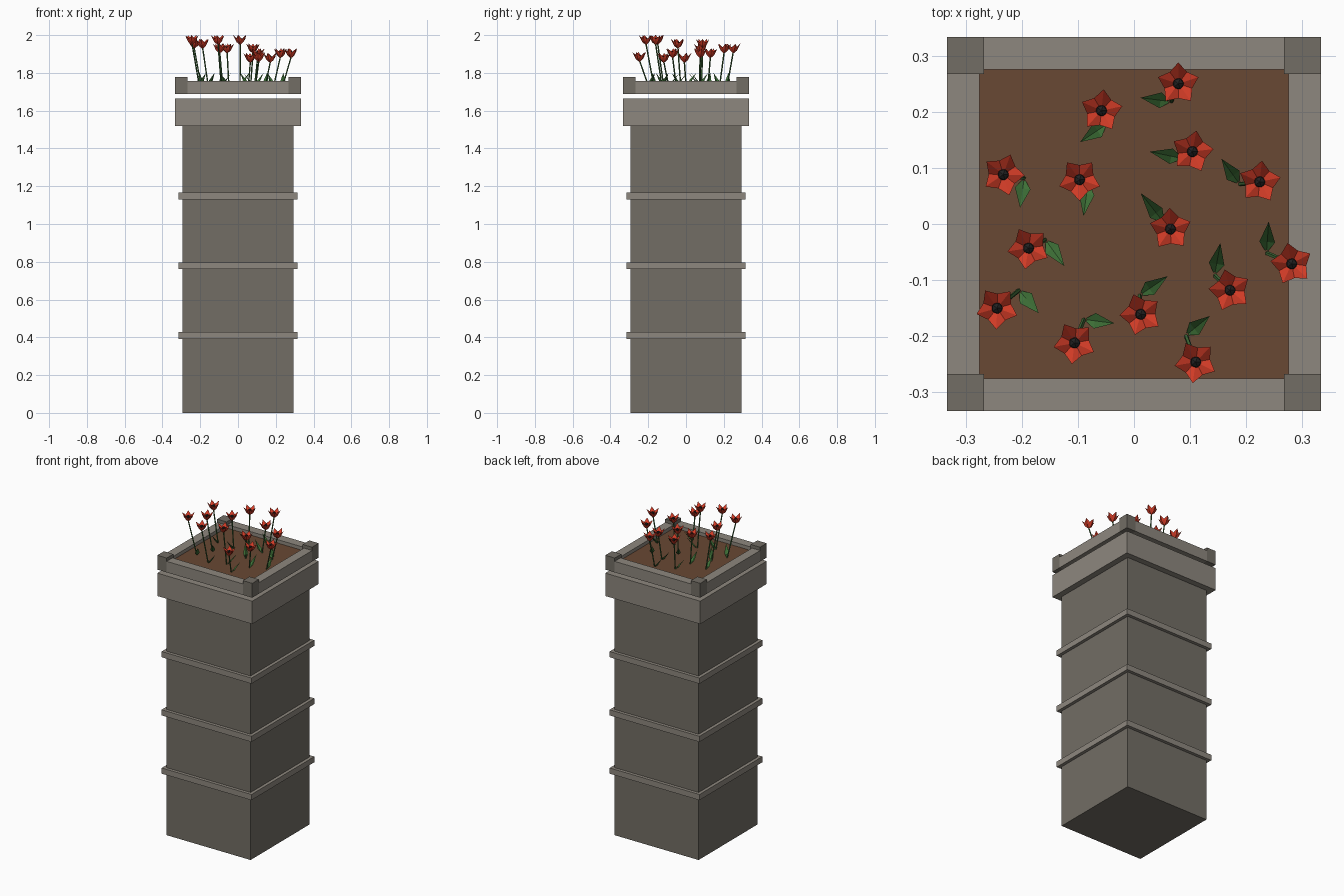
import bpy, math
from mathutils import Vector

if "Cube" in bpy.data.objects:
    bpy.data.objects.remove(bpy.data.objects["Cube"])


def material(name, rgb):
    m = bpy.data.materials.new(name)
    m.diffuse_color = (*rgb, 1)
    m.use_nodes = True
    m.node_tree.nodes["Principled BSDF"].inputs["Base Color"].default_value = m.diffuse_color
    return m


STONE = material("dark_stone", (0.17, 0.155, 0.13))
TRIM = material("light_stone", (0.27, 0.245, 0.21))
SOIL = material("soil", (0.14, 0.065, 0.033))
STEM = material("stem_green", (0.05, 0.15, 0.04))
LEAF = material("leaf_green", (0.05, 0.17, 0.04))
PETAL = material("petal_red", (0.65, 0.045, 0.02))
CORE = material("flower_core", (0.015, 0.015, 0.015))


def mesh(name, verts, faces, mat):
    me = bpy.data.meshes.new(name)
    me.from_pydata([tuple(v) for v in verts], [], faces)
    me.materials.append(mat)
    ob = bpy.data.objects.new(name, me)
    bpy.context.collection.objects.link(ob)
    return ob


def box(name, x0, x1, y0, y1, z0, z1, mat):
    v = [(x, y, z) for z in (z0, z1) for x, y in ((x0, y0), (x1, y0), (x1, y1), (x0, y1))]
    f = [(3, 2, 1, 0), (4, 5, 6, 7)] + [(i, (i + 1) % 4, (i + 1) % 4 + 4, i + 4) for i in range(4)]
    return mesh(name, v, f, mat)


def slab(name, r, z0, z1, mat):
    return box(name, -r, r, -r, r, z0, z1, mat)


# Pillar, bands and cap
slab("pillar", 0.295, 0, 1.52, STONE)
for i in range(3):
    z = 0.41 + 0.369 * i
    slab(f"band_{i + 1}", 0.315, z - 0.018, z + 0.018, TRIM)
slab("cap", 0.333, 1.52, 1.665, TRIM)

# Planter rim floating just above the cap, soil and corner posts
R, I, P = 0.333, 0.275, 0.267
Z0, Z1, ZS = 1.687, 1.757, 1.735
box("rim_front", -P, P, -R, -I, Z0, Z1, TRIM)
box("rim_back", -P, P, I, R, Z0, Z1, TRIM)
box("rim_left", -R, -I, -P, P, Z0, Z1, TRIM)
box("rim_right", I, R, -P, P, Z0, Z1, TRIM)
slab("soil_bed", I, Z0 + 0.002, ZS, SOIL)
for sx in (-1, 1):
    for sy in (-1, 1):
        xs, ys = sorted((sx * P, sx * R)), sorted((sy * P, sy * R))
        box("corner_post", *xs, *ys, Z0, 1.778, STONE)


def stem(a, b, r=0.004, n=5):
    ring = [Vector((r * math.cos(2 * math.pi * k / n), r * math.sin(2 * math.pi * k / n), 0))
            for k in range(n)]
    v = [a + p for p in ring] + [b + p for p in ring]
    f = [(k, (k + 1) % n, (k + 1) % n + n, k + n) for k in range(n)]
    mesh("stem", v, f + [tuple(range(n))[::-1], tuple(range(n, 2 * n))], STEM)


def leaf(a, tip):
    # folded diamond blade with a sunken midrib
    side = Vector((a.y - tip.y, tip.x - a.x, 0)).normalized() * 0.014
    mid = a.lerp(tip, 0.35)
    rib = mid - Vector((0, 0, 0.008))
    mesh("leaf", [a, mid - side, rib, mid + side, tip],
         [(0, 1, 2), (0, 2, 3), (2, 1, 4), (3, 2, 4)], LEAF)


def blossom(c, angle):
    # cup of five pointed petals, each creased down the middle
    v = [c + Vector((0, 0, -0.028))]
    for k in range(5):
        for r, z, off in ((0.020, -0.012, 0), (0.038, 0.025, 0), (0.026, 0.004, 36)):
            t = math.radians(angle + 72 * k + off)
            v.append(c + Vector((r * math.cos(t), r * math.sin(t), z)))
    v.append(c + Vector((0, 0, -0.008)))
    f = []
    for k in range(5):
        m, t, s = 1 + 3 * k, 2 + 3 * k, 3 + 3 * k
        p = 3 + 3 * ((k - 1) % 5)
        f += [(0, m, p), (0, s, m), (p, m, t), (m, s, t), (16, p, t), (16, t, s)]
    mesh("blossom", v, f, PETAL)
    bpy.ops.mesh.primitive_ico_sphere_add(subdivisions=1, radius=0.011, location=c + Vector((0, 0, 0.001)))
    core = bpy.context.object
    core.name = "blossom_core"
    core.data.materials.append(CORE)


# Flowers: head x, y, z, rotation, leaf tip x, y
FLOWERS = [
    (.079, .25, 1.93, 18, .012, .225), (-.058, .202, 1.93, 12, -.096, .146),
    (.104, .129, 1.905, 7, .028, .129), (-.233, .088, 1.955, -2, -.203, .029),
    (-.097, .079, 1.93, 54, -.09, .014), (.224, .075, 1.905, 12, .156, .116),
    (.065, -.009, 1.88, 20, .012, .055), (-.188, -.043, 1.955, 45, -.124, -.075),
    (.281, -.071, 1.905, 29, .24, .004), (.171, -.118, 1.88, 32, .154, -.034),
    (-.244, -.15, 1.975, 52, -.17, -.159), (.012, -.161, 1.975, 38, .06, -.093),
    (-.106, -.212, 1.975, 47, -.035, -.177), (.11, -.246, 1.885, 46, .135, -.164),
]
for x, y, z, angle, tx, ty in FLOWERS:
    root = Vector((x * 0.84, y * 0.84 + 0.008, ZS - 0.005))
    head = Vector((x, y, z))
    stem(root, head - Vector((0, 0, 0.02)))
    leaf(root, Vector((tx, ty, 1.80)))
    blossom(head, angle)
